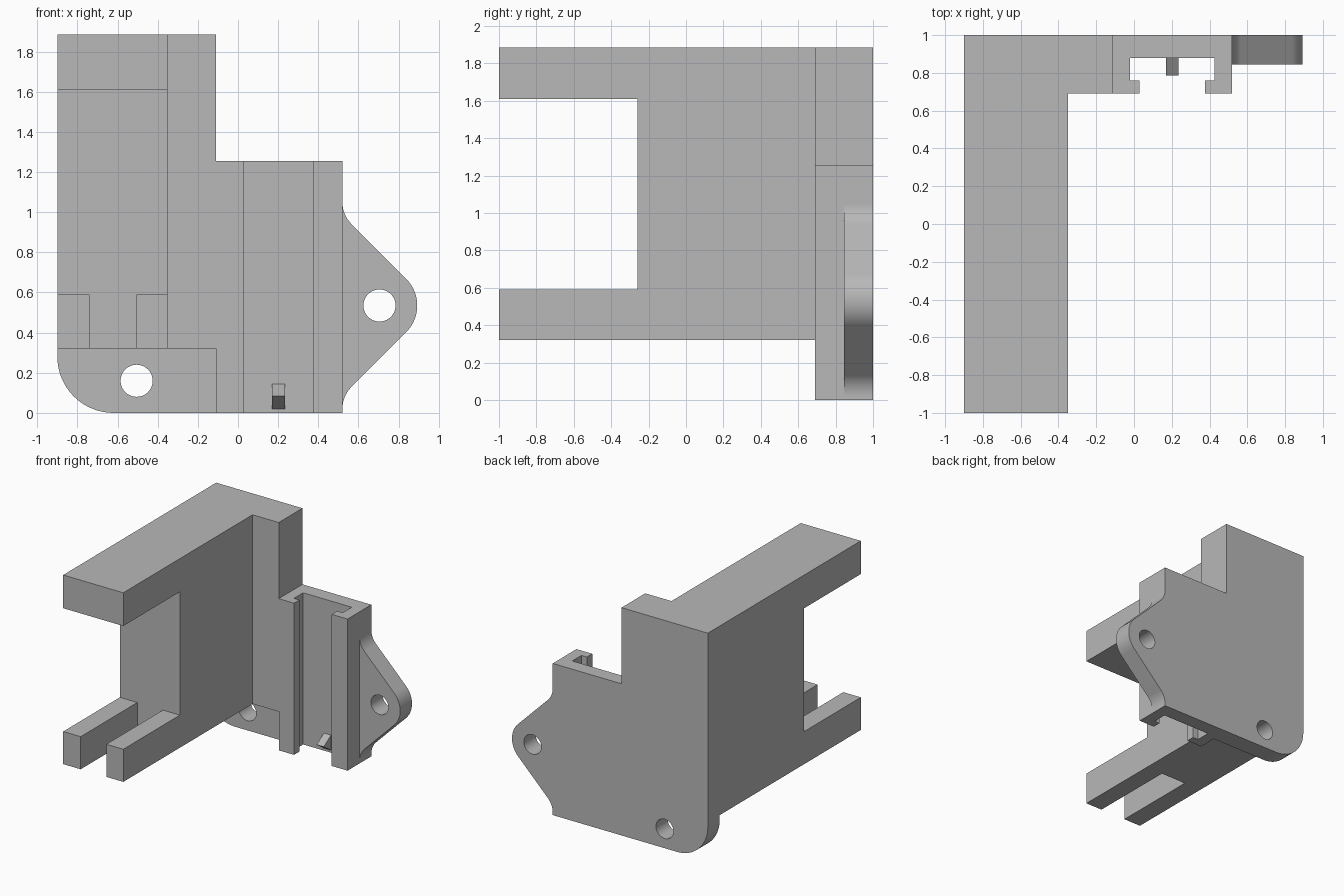
import bpy, bmesh
from math import cos, sin, radians

cube = bpy.data.objects.get("Cube")
if cube:
    bpy.data.objects.remove(cube, do_unlink=True)

grey = bpy.data.materials.new("plain_grey")
grey.use_nodes = True
grey.diffuse_color = (0.48, 0.48, 0.48, 1)
grey.node_tree.nodes["Principled BSDF"].inputs["Base Color"].default_value = grey.diffuse_color


def arc(cx, cz, r, start, end, steps=16):
    """Points along an arc, angles in degrees."""
    angles = [radians(start + (end - start) * i / steps) for i in range(steps + 1)]
    return [(cx + r * cos(a), cz + r * sin(a)) for a in angles]


def rect(a0, b0, a1, b1):
    return [(a0, b0), (a1, b0), (a1, b1), (a0, b1)]


def prism(name, outline, axis, lo, hi):
    """Extrude a flat outline along the x, y or z axis."""
    place = {"x": lambda a, b, d: (d, a, b),
             "y": lambda a, b, d: (a, d, b),
             "z": lambda a, b, d: (a, b, d)}[axis]
    bm = bmesh.new()
    near = [bm.verts.new(place(a, b, lo)) for a, b in outline]
    far = [bm.verts.new(place(a, b, hi)) for a, b in outline]
    bm.faces.new(near)
    bm.faces.new(far)
    for i in range(len(near)):
        j = (i + 1) % len(near)
        bm.faces.new((near[i], near[j], far[j], far[i]))
    bmesh.ops.recalc_face_normals(bm, faces=bm.faces)
    mesh = bpy.data.meshes.new(name)
    bm.to_mesh(mesh)
    bm.free()
    mesh.materials.append(grey)
    obj = bpy.data.objects.new(name, mesh)
    bpy.context.collection.objects.link(obj)
    return obj


def combine(target, tool, operation):
    """Apply a boolean and discard the tool."""
    mod = target.modifiers.new(operation.lower(), "BOOLEAN")
    mod.operation, mod.solver, mod.object = operation, "EXACT", tool
    bpy.context.view_layer.objects.active = target
    bpy.ops.object.modifier_apply(modifier=mod.name)
    bpy.data.objects.remove(tool, do_unlink=True)


LEFT, STEP, RIGHT, TOP, RAIL_TOP = -0.9, -0.11, 0.52, 1.885, 1.255
FRONT, BACK, INSIDE = 0.69, 1.0, 0.93
EAR = (0.705, 0.535)

# Back plate with rounded corner and filleted ear
outline = arc(LEFT + 0.28, 0.28, 0.28, 180, 270)
outline += [(RIGHT, 0)]
outline += arc(RIGHT + 0.155, 0.02, 0.155, 180, 135, 8)
outline += arc(*EAR, 0.188, -45, 45)
outline += arc(RIGHT + 0.155, 1.05, 0.155, 225, 180, 8)
outline += [(RIGHT, RAIL_TOP), (STEP, RAIL_TOP), (STEP, TOP), (LEFT, TOP)]
bracket = prism("bracket", outline, "y", 0.845, BACK)

# Thick column behind the arms, and the rail block
combine(bracket, prism("column", rect(LEFT, 0.32, STEP, TOP), "y", FRONT, INSIDE), "UNION")
combine(bracket, prism("rail", rect(STEP, 0, RIGHT, RAIL_TOP), "y", FRONT, INSIDE), "UNION")

# C-shaped arm body, forked at the bottom
arms = prism("arms", [(-1, 0.32), (INSIDE, 0.32), (INSIDE, TOP), (-1, TOP),
                      (-1, 1.61), (-0.26, 1.61), (-0.26, 0.59), (-1, 0.59)],
             "x", LEFT, -0.35)
combine(arms, prism("fork_slot", rect(-0.74, -1.2, -0.505, -0.26), "z", 0.1, 0.8), "DIFFERENCE")
combine(bracket, arms, "UNION")

# T-shaped channel down the rail
channel = [(0.03, 0.5), (0.375, 0.5), (0.375, 0.76), (0.425, 0.76),
           (0.425, 0.88), (-0.02, 0.88), (-0.02, 0.76), (0.03, 0.76)]
combine(bracket, prism("channel", channel, "z", -0.2, 1.5), "DIFFERENCE")

# Wedge catch at the foot of the channel
wedge = [(0.785, 0.085), (0.88, 0.145), (INSIDE, 0.145), (INSIDE, 0.02), (0.88, 0.02)]
combine(bracket, prism("catch", wedge, "x", 0.17, 0.235), "UNION")

# Screw holes
for x, z in (EAR, (-0.505, 0.16)):
    circle = arc(x, z, 0.08, 0, 360, 40)[:-1]
    combine(bracket, prism("screw_hole", circle, "y", 0.5, 1.2), "DIFFERENCE")

# Merge coplanar faces, then smooth only the curved walls
bm = bmesh.new()
bm.from_mesh(bracket.data)
bmesh.ops.remove_doubles(bm, verts=bm.verts, dist=0.0002)
bmesh.ops.dissolve_limit(bm, angle_limit=radians(0.5), verts=bm.verts, edges=bm.edges)
bm.to_mesh(bracket.data)
bm.free()
bpy.ops.object.select_all(action="DESELECT")
bracket.select_set(True)
bpy.context.view_layer.objects.active = bracket
bpy.ops.object.shade_smooth_by_angle(angle=radians(30))
weighted = bracket.modifiers.new("weighted_normals", "WEIGHTED_NORMAL")
weighted.keep_sharp = True
